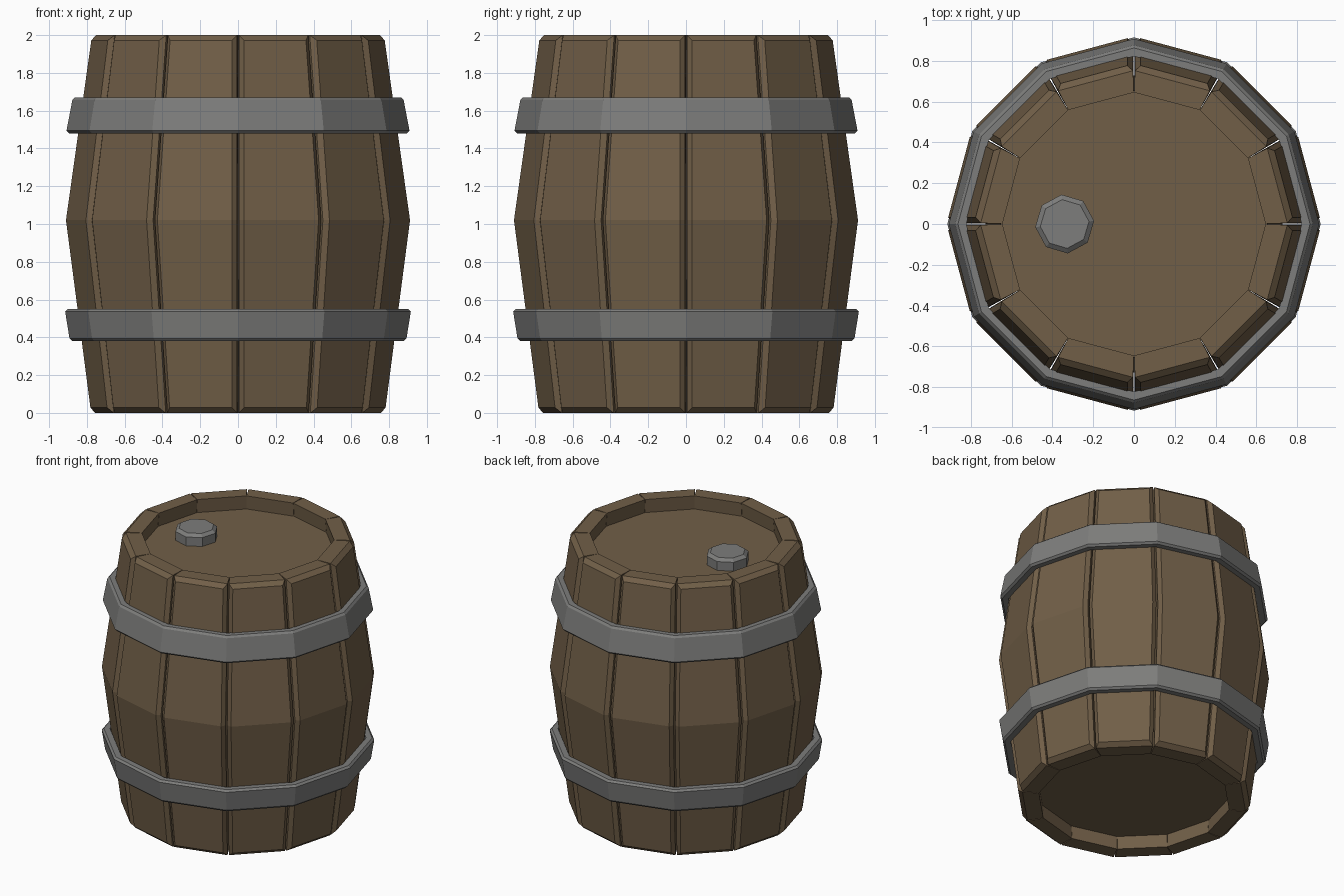
import bpy, bmesh
from math import sin, cos, pi, radians

cube = bpy.data.objects.get("Cube")
if cube:
    bpy.data.objects.remove(cube, do_unlink=True)

SIDES = 12
STEP = 2 * pi / SIDES


def material(name, rgb):
    mat = bpy.data.materials.new(name)
    mat.use_nodes = True
    color = (*rgb, 1)
    mat.diffuse_color = color
    mat.node_tree.nodes["Principled BSDF"].inputs["Base Color"].default_value = color
    return mat


wood = material("brown_wood", (0.165, 0.114, 0.064))
iron = material("grey_iron", (0.205, 0.205, 0.2))


def finish(bm, name, mat):
    bmesh.ops.recalc_face_normals(bm, faces=bm.faces)
    mesh = bpy.data.meshes.new(name)
    bm.to_mesh(mesh)
    bm.free()
    mesh.materials.append(mat)
    obj = bpy.data.objects.new(name, mesh)
    bpy.context.collection.objects.link(obj)
    return obj


def lathe(name, profile, sides, mat, closed, turn=0.0):
    """Revolve (radius, z) points; closed makes a ring, otherwise ends are capped."""
    bm = bmesh.new()
    loops = [[bm.verts.new((r * cos(turn + 2 * pi * i / sides),
                            r * sin(turn + 2 * pi * i / sides), z))
              for i in range(sides)] for r, z in profile]
    pairs = list(zip(loops, loops[1:]))
    if closed:
        pairs.append((loops[-1], loops[0]))
    else:
        bm.faces.new(loops[0])
        bm.faces.new(loops[-1])
    for a, b in pairs:
        for i in range(sides):
            j = (i + 1) % sides
            bm.faces.new((a[i], a[j], b[j], b[i]))
    return finish(bm, name, mat)


def stave(index):
    """Bulging plank with chamfered outer edges and a wedge gap to its neighbours."""
    bm = bmesh.new()
    rings, outer = [], set()
    for z, r_in, r_out in ((0, 0.645, 0.785), (1.02, 0.72, 0.918), (2, 0.645, 0.78)):
        ring = []
        for r, side, gap in ((r_in, 0, 0.001), (r_out, 0, 0.006),
                             (r_out, 1, 0.006), (r_in, 1, 0.001)):
            inset = gap / r
            a = (index + side) * STEP + (-inset if side else inset)
            v = bm.verts.new((r * cos(a), r * sin(a), z))
            ring.append(v)
            if r == r_out:
                outer.add(v)
        rings.append(ring)
    for a, b in zip(rings, rings[1:]):
        for i in range(4):
            j = (i + 1) % 4
            bm.faces.new((a[i], a[j], b[j], b[i]))
    bm.faces.new(rings[0])
    bm.faces.new(rings[-1])
    # chamfer long outer corners and the outer rim edges, not the mid crease
    mid = set(rings[1])
    edges = [e for e in bm.edges
             if all(v in outer for v in e.verts) and not all(v in mid for v in e.verts)]
    bmesh.ops.bevel(bm, geom=edges, offset=0.028, segments=1, affect='EDGES')
    finish(bm, f"stave_{index + 1}", wood)


for i in range(SIDES):
    stave(i)

# Recessed heads at both ends
for name, low, high in (("bottom_head", 0.1, 0.16), ("top_head", 1.84, 1.9)):
    lathe(name, [(0.66, low), (0.66, high)], SIDES, wood, False)


# Chamfered hoops
def hoop(name, z0, r0, z1, r1, thick=0.055, c=0.014):
    lathe(name, [(r0 - thick, z0), (r0 - c, z0), (r0, z0 + c),
                 (r1, z1 - c), (r1 - c, z1), (r1 - thick, z1)], SIDES, iron, True)


hoop("lower_hoop", 0.38, 0.892, 0.55, 0.915)
hoop("upper_hoop", 1.48, 0.908, 1.67, 0.877)

# Bung on the top head
bung = lathe("bung", [(0.145, 1.88), (0.145, 1.965), (0.12, 1.985)],
             8, iron, False, radians(6))
bung.location = (-0.34, 0, 0)
